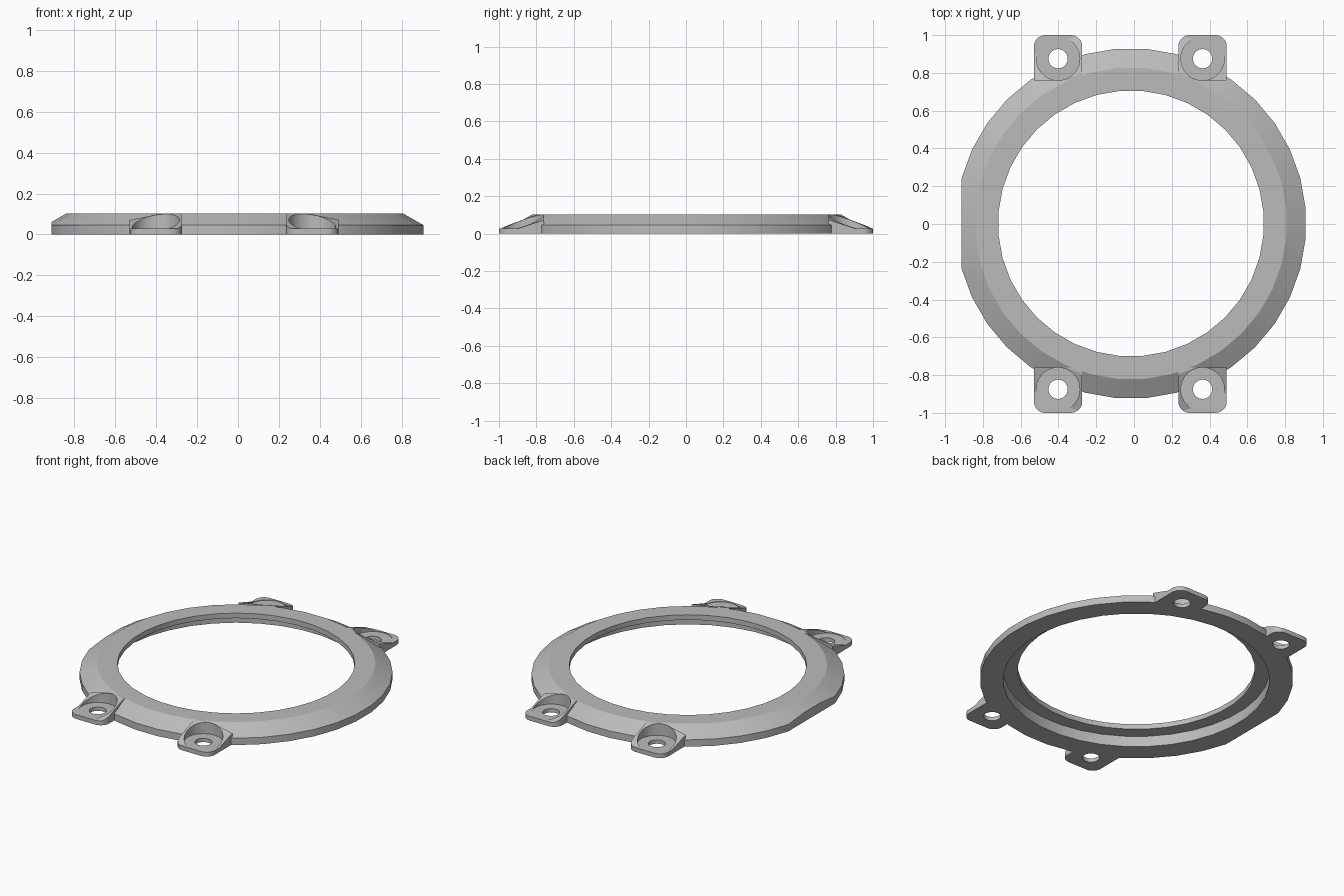
import bpy, bmesh, math
from mathutils import Vector

if "Cube" in bpy.data.objects:
    bpy.data.objects.remove(bpy.data.objects["Cube"])

CX, CY = -0.016, 0.003      # ring axis
grey = bpy.data.materials.new("plain grey")
grey.diffuse_color = (0.5, 0.5, 0.5, 1)
grey.use_nodes = True
grey.node_tree.nodes["Principled BSDF"].inputs["Base Color"].default_value = grey.diffuse_color


def finish(name, bm):
    bmesh.ops.recalc_face_normals(bm, faces=bm.faces[:])
    me = bpy.data.meshes.new(name)
    bm.to_mesh(me)
    bm.free()
    me.materials.append(grey)
    ob = bpy.data.objects.new(name, me)
    bpy.context.collection.objects.link(ob)
    return ob


def lathe(name, profile, n, x=CX, y=CY):
    """Closed (radius, z) profile turned about a vertical axis."""
    bm = bmesh.new()
    rings = []
    for i in range(n):
        a = 2 * math.pi * (i + 0.5) / n
        rings.append([bm.verts.new((x + r * math.cos(a), y + r * math.sin(a), z))
                      for r, z in profile])
    m = len(profile)
    for i in range(n):
        p, q = rings[i], rings[(i + 1) % n]
        for j in range(m):
            k = (j + 1) % m
            bm.faces.new((p[j], q[j], q[k], p[k]))
    return finish(name, bm)


def prism(name, outline, z0, z1):
    bm = bmesh.new()
    f = bm.faces.new([bm.verts.new((x, y, z0)) for x, y in outline])
    top = bmesh.ops.extrude_face_region(bm, geom=[f])["geom"]
    bmesh.ops.translate(bm, vec=Vector((0, 0, z1 - z0)),
                        verts=[v for v in top if isinstance(v, bmesh.types.BMVert)])
    return finish(name, bm)


def disc(x, y, r, n):
    return [(x + r * math.cos(2 * math.pi * i / n),
             y + r * math.sin(2 * math.pi * i / n)) for i in range(n)]


def tab_outline(x, s):
    """Rectangle with rounded outer corners, pointing to s * y."""
    w, c, r = 0.128, 1.0, 0.06
    pts = [(x + w, s * 0.76)]
    for cx, a0 in ((x + w - r, 0), (x - w + r, 90)):
        for i in range(7):
            a = math.radians(a0 + 15 * i)
            pts.append((cx + r * math.cos(a), s * (c - r + r * math.sin(a))))
    return pts + [(x - w, s * 0.76)]


def boolean(ob, other, op):
    mod = ob.modifiers.new(op.lower(), 'BOOLEAN')
    mod.operation, mod.object, mod.solver = op, other, 'EXACT'
    bpy.context.view_layer.objects.active = ob
    bpy.ops.object.modifier_apply(modifier=mod.name)
    bpy.data.objects.remove(other)


# ring with bevelled rim, thin inner lip and wider bore underneath
ring = lathe("bezel_ring", [(0.79, 0), (0.928, 0), (0.928, 0.045), (0.826, 0.103),
                            (0.704, 0.103), (0.704, 0.07), (0.79, 0.07)], 36)

# flat on the left side
boolean(ring, prism("flat_cutter", [(-1.2, -1), (-0.912, -1), (-0.912, 1), (-1.2, 1)],
                    -0.1, 0.3), 'DIFFERENCE')

# four screw tabs with conical tops, counterbores and through holes
centres = [(x, s) for x in (-0.402, 0.363) for s in (-1, 1)]
for x, s in centres:
    tab = prism("screw_tab", tab_outline(x, s), 0, 0.2)
    cone = lathe("tab_cone", [(0.805, 0), (1.25, 0), (1.25, 0.028), (1.03, 0.028),
                              (0.836, 0.103), (0.805, 0.103)], 72)
    boolean(tab, cone, 'INTERSECT')
    boolean(ring, tab, 'UNION')
for x, s in centres:
    y = s * 0.875
    boolean(ring, prism("counterbore", disc(x, y, 0.115, 40), 0.025, 0.3), 'DIFFERENCE')
    boolean(ring, prism("screw_hole", disc(x, y, 0.051, 28), -0.1, 0.3), 'DIFFERENCE')

ring.select_set(True)
bpy.context.view_layer.objects.active = ring
bpy.ops.object.shade_smooth_by_angle(angle=math.radians(20))
